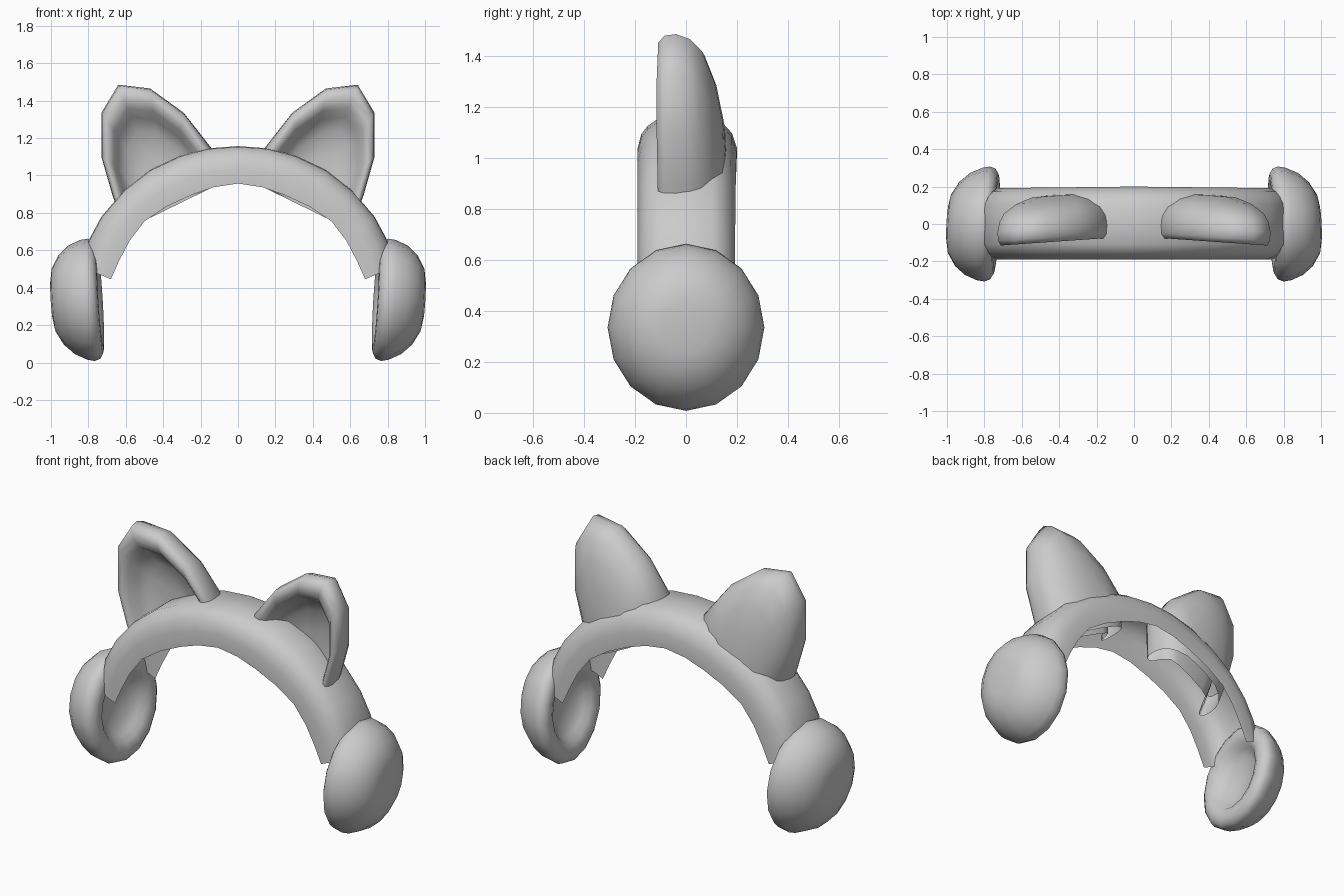
import bpy, bmesh, math
from mathutils import Vector

cube = bpy.data.objects.get("Cube")
if cube:
    bpy.data.objects.remove(cube, do_unlink=True)

# Single plain grey
grey = bpy.data.materials.new("plain_grey")
GREY = (0.6, 0.6, 0.6, 1)
grey.diffuse_color = GREY
grey.use_nodes = True
grey.node_tree.nodes["Principled BSDF"].inputs["Base Color"].default_value = GREY


def skin(name, rows, closed=False):
    """Join rows of equal length into one smooth surface."""
    bm = bmesh.new()
    grid = [[bm.verts.new(p) for p in row] for row in rows]
    count = len(rows[0])
    for a, b in zip(grid, grid[1:]):
        for i in range(count if closed else count - 1):
            j = (i + 1) % count
            bm.faces.new((a[i], a[j], b[j], b[i]))
    bmesh.ops.remove_doubles(bm, verts=bm.verts, dist=0.0005)
    bmesh.ops.recalc_face_normals(bm, faces=bm.faces)
    mesh = bpy.data.meshes.new(name)
    bm.to_mesh(mesh)
    bm.free()
    mesh.materials.append(grey)
    for poly in mesh.polygons:
        poly.use_smooth = True
    obj = bpy.data.objects.new(name, mesh)
    bpy.context.collection.objects.link(obj)
    return obj


# Headband: arched channel, open on the inside and at both ends
outer = [(0, 1.157), (.16, 1.145), (.31, 1.105), (.47, 1.03),
         (.61, .92), (.73, .78), (.80, .65), (.82, .505)]
inner = [(0, .957), (.13, .937), (.25, .895), (.38, .835),
         (.5, .755), (.58, .65), (.635, .545), (.68, .445)]
section = [(-.188, 0), (-.19, .4), (-.175, .68), (-.15, .84), (-.11, .98), (0, 1),
           (.11, .98), (.15, .86), (.18, .7), (.2, .4), (.198, 0)]


def band_row(o, i, side):
    o, i = Vector(o), Vector(i)
    row = []
    for y, t in section:
        p = i.lerp(o, t)
        taper = 1 - .05 * o.x if y > 0 else 1
        row.append((side * p.x, y * taper, p.y))
    return row


half = list(zip(outer, inner))
rows = [band_row(o, i, -1) for o, i in reversed(half[1:])]
rows += [band_row(o, i, 1) for o, i in half]
skin("headband", rows)

# Ear: outline in x and z, repeated at (scale, depth) layers about the base
ear_outline = [(.15, .93), (.145, 1.15), (.29, 1.335), (.47, 1.465), (.64, 1.485),
               (.73, 1.335), (.73, 1.10), (.67, .89), (.6, .71)]
ear_layers = [(0, .05), (.4, .045), (.62, .03), (.74, -.02), (.81, -.075), (.88, -.1),
              (.95, -.1), (.99, -.075), (1, -.03), (.97, .025), (.9, .07),
              (.72, .115), (.48, .145), (0, .155)]
ear_base = Vector((.375, .82))

# Ear muff: (radius, x) profile turned about the sideways axis
muff_profile = [(0, 1.0), (.1, .997), (.17, .985), (.24, .945), (.29, .89), (.32, .825),
                (.327, .785), (.315, .755), (.285, .738), (.25, .735), (.21, .75),
                (.18, .78), (.13, .81), (0, .825)]
SIDES = 16
MUFF_Z = .335

for side, label in ((1, "left"), (-1, "right")):
    rows = []
    for scale, depth in ear_layers:
        row = []
        for point in ear_outline:
            p = ear_base.lerp(Vector(point), scale)
            row.append((side * p.x, depth - .07 * (p.x - .5), p.y))
        rows.append(row)
    skin(label + "_ear", rows)

    rows = []
    for r, x in muff_profile:
        row = []
        for k in range(SIDES):
            a = math.tau * k / SIDES
            y, z = .94 * r * math.sin(a), r * math.cos(a)
            row.append((side * (x + .06 * z - .05 * y), y, MUFF_Z + z))
        rows.append(row)
    skin(label + "_ear_muff", rows, closed=True)
